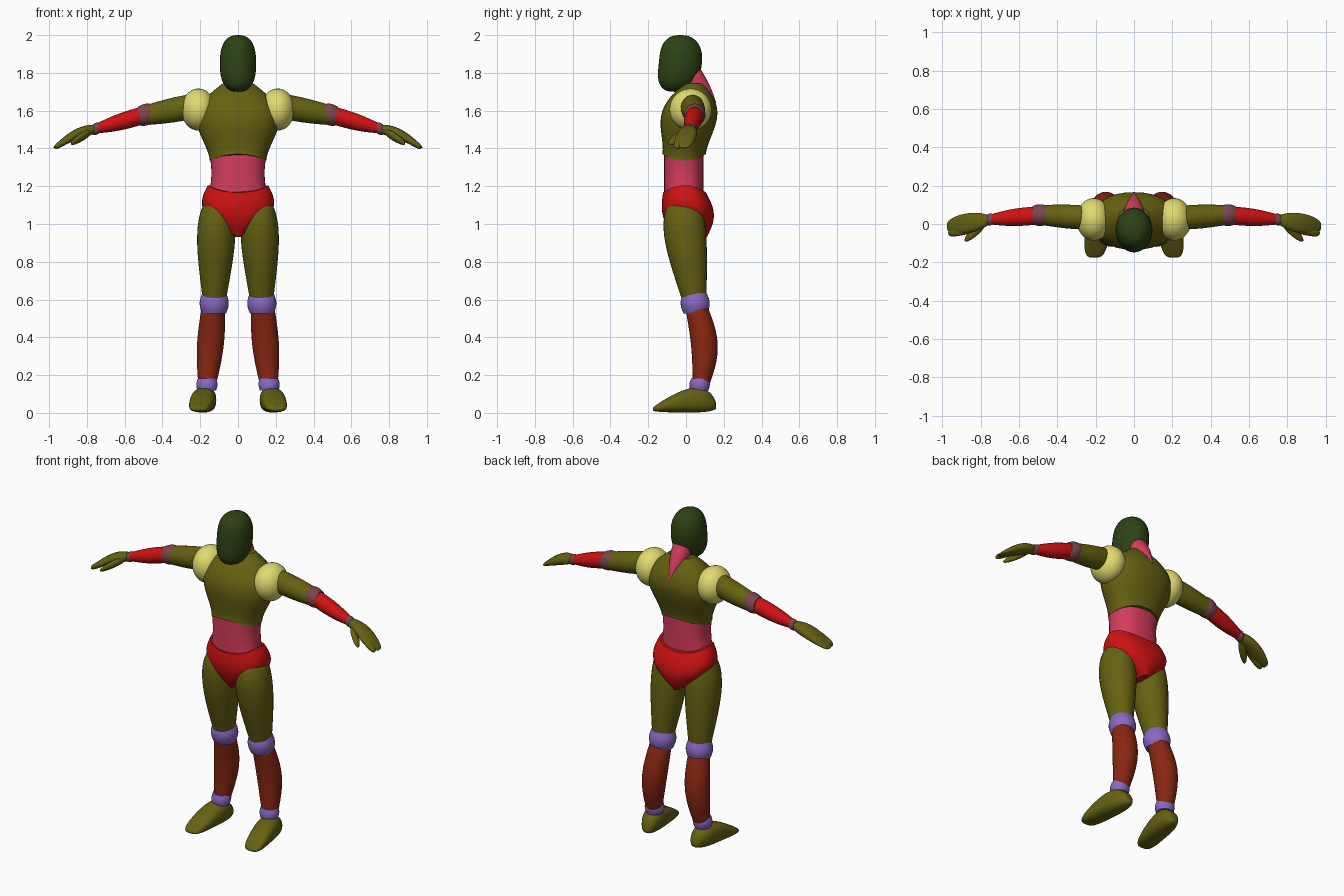
import bpy, bmesh, math
from mathutils import Vector

cube = bpy.data.objects.get("Cube")
if cube:
    bpy.data.objects.remove(cube, do_unlink=True)


def material(name, *rgb):
    mat = bpy.data.materials.new(name)
    mat.use_nodes = True
    mat.diffuse_color = (*rgb, 1)
    shader = mat.node_tree.nodes["Principled BSDF"]
    shader.inputs["Base Color"].default_value = mat.diffuse_color
    return mat


olive = material("olive", .13, .12, .006)
green = material("dark green", .026, .055, .007)
yellow = material("pale yellow", .75, .71, .16)
red = material("red", .62, .006, .006)
pink = material("rose pink", .66, .045, .11)
violet = material("violet", .25, .14, .55)
rust = material("rust", .25, .02, .006)
mauve = material("mauve brown", .2, .06, .07)

SIDES = 32
STEPS = 24


def superellipse(angle, power):
    """Point on a unit circle that grows squarer as the power rises."""
    c, s = math.cos(angle), math.sin(angle)
    return (math.copysign(abs(c) ** (2 / power), c),
            math.copysign(abs(s) ** (2 / power), s))


def tube(name, mat, start, end, size, end_size=None, swell=(0, 0), bow=(0, 0, 0),
         skew=1, power=2, rounding=None, arch=0, side=1):
    """Tapered tube along its longest axis.

    A sine wave swells the cross-section and bows the centre line; skew moves its peak.
    Rounding closes both ends, arch lifts the front and back of the start rim.
    """
    start, end, bow = Vector(start), Vector(end), Vector(bow)
    size, swell = Vector(size), Vector(swell)
    end_size = Vector(end_size) if end_size else size
    span = end - start
    along = max(range(3), key=lambda i: abs(span[i]))
    across = [i for i in range(3) if i != along]
    bm = bmesh.new()
    rings = []
    for n in range(STEPS + 1):
        t = (1 - math.cos(math.pi * n / STEPS)) / 2
        wave = math.sin(math.pi * t ** skew)
        centre = start + span * t + bow * wave
        radii = size.lerp(end_size, t) + swell * wave
        if rounding:
            closing = 1 - abs(2 * t - 1) ** rounding
            radii *= max(closing, 0) ** (1 / rounding) + .01
        ring = []
        for k in range(SIDES):
            unit = superellipse(math.tau * k / SIDES, power)
            p = centre.copy()
            for axis, radius, u in zip(across, radii, unit):
                p[axis] += radius * u
            p.z += arch * unit[1] ** 2 * (1 - t)
            p.x *= side
            ring.append(bm.verts.new(p))
        rings.append(ring)
    for low, high in zip(rings, rings[1:]):
        for k in range(SIDES):
            face = bm.faces.new((low[k - 1], low[k], high[k], high[k - 1]))
            face.smooth = True
    for ring in (rings[0], rings[-1]):
        for edge in bm.faces.new(ring).edges:
            edge.smooth = False
    bmesh.ops.recalc_face_normals(bm, faces=bm.faces)
    mesh = bpy.data.meshes.new(name)
    bm.to_mesh(mesh)
    bm.free()
    mesh.materials.append(mat)
    bpy.context.collection.objects.link(bpy.data.objects.new(name, mesh))


# Head, neck and torso
tube("head", green, start=(0, -.06, 1.7), end=(0, -.03, 2), size=(.095, .113),
     bow=(0, .015, 0), rounding=2.5)
tube("neck", pink, start=(0, .01, 1.84), end=(0, .1, 1.64), size=(.055, .055),
     end_size=(.02, .06), swell=(.015, .01))
tube("chest", olive, start=(0, -.01, 1.335), end=(0, .04, 1.745), size=(.15, .115),
     end_size=(.08, .05), swell=(.11, .07), skew=1.35, power=2.2, arch=.035)
tube("waist", pink, start=(0, -.012, 1.15), end=(0, -.012, 1.39), size=(.155, .104),
     swell=(-.014, 0), power=2.3)
tube("briefs", red, start=(0, -.008, 1.205), end=(0, .02, .93), size=(.16, .113),
     end_size=(.02, .09), swell=(.09, .034), bow=(0, .006, 0), power=2.3, arch=-.038)

for side, word in ((1, "left"), (-1, "right")):
    def limb(name, mat, **shape):
        tube(f"{word}_{name}", mat, side=side, **shape)

    # Leg
    limb("thigh", olive, start=(.11, 0, 1.13), end=(.125, .043, .6), size=(.045, .06),
         end_size=(.062, .065), swell=(.05, .05), bow=(0, -.02, 0), skew=.6)
    limb("knee", violet, start=(.126, .05, .525), end=(.126, .047, .635), size=(.062, .062),
         swell=(.015, .015))
    limb("shin", rust, start=(.13, .055, .56), end=(.163, .08, .15), size=(.062, .06),
         end_size=(.047, .045), swell=(.016, .018), bow=(0, .03, 0))
    limb("ankle", violet, start=(.165, .07, .118), end=(.164, .075, .183), size=(.049, .048),
         swell=(.007, .006))
    limb("foot", olive, start=(.165, .16, .035), end=(.207, -.175, .02), size=(.036, .032),
         end_size=(.058, .017), swell=(.02, .038), bow=(0, 0, .038), skew=.65, power=2.5,
         rounding=4)

    # Arm
    limb("shoulder", yellow, start=(.12, .024, 1.606), end=(.3, .024, 1.606),
         size=(.11, .11), rounding=2)
    limb("upper_arm", olive, start=(.2, .03, 1.63), end=(.47, .046, 1.58), size=(.06, .065),
         end_size=(.053, .055), swell=(.006, .006))
    limb("elbow", mauve, start=(.45, .046, 1.585), end=(.53, .046, 1.572), size=(.047, .048),
         swell=(.01, .01))
    limb("forearm", red, start=(.51, .044, 1.573), end=(.75, .024, 1.506), size=(.047, .048),
         end_size=(.026, .026), swell=(.008, .008))
    limb("wrist", mauve, start=(.735, .025, 1.508), end=(.767, .022, 1.5), size=(.027, .028),
         swell=(.004, .004))

    # Hand with fingers held together and a thumb
    limb("palm", olive, start=(.745, .023, 1.505), end=(.976, -.012, 1.405), size=(.026, .026),
         end_size=(.036, .01), swell=(.02, .012), bow=(0, 0, .016), power=2.4, rounding=4)
    limb("fingers", olive, start=(.85, -.028, 1.475), end=(.97, -.046, 1.407),
         size=(.024, .02), rounding=3)
    limb("thumb", olive, start=(.775, .005, 1.492), end=(.884, -.083, 1.426),
         size=(.024, .022), end_size=(.02, .016), swell=(.006, .004), rounding=3)
